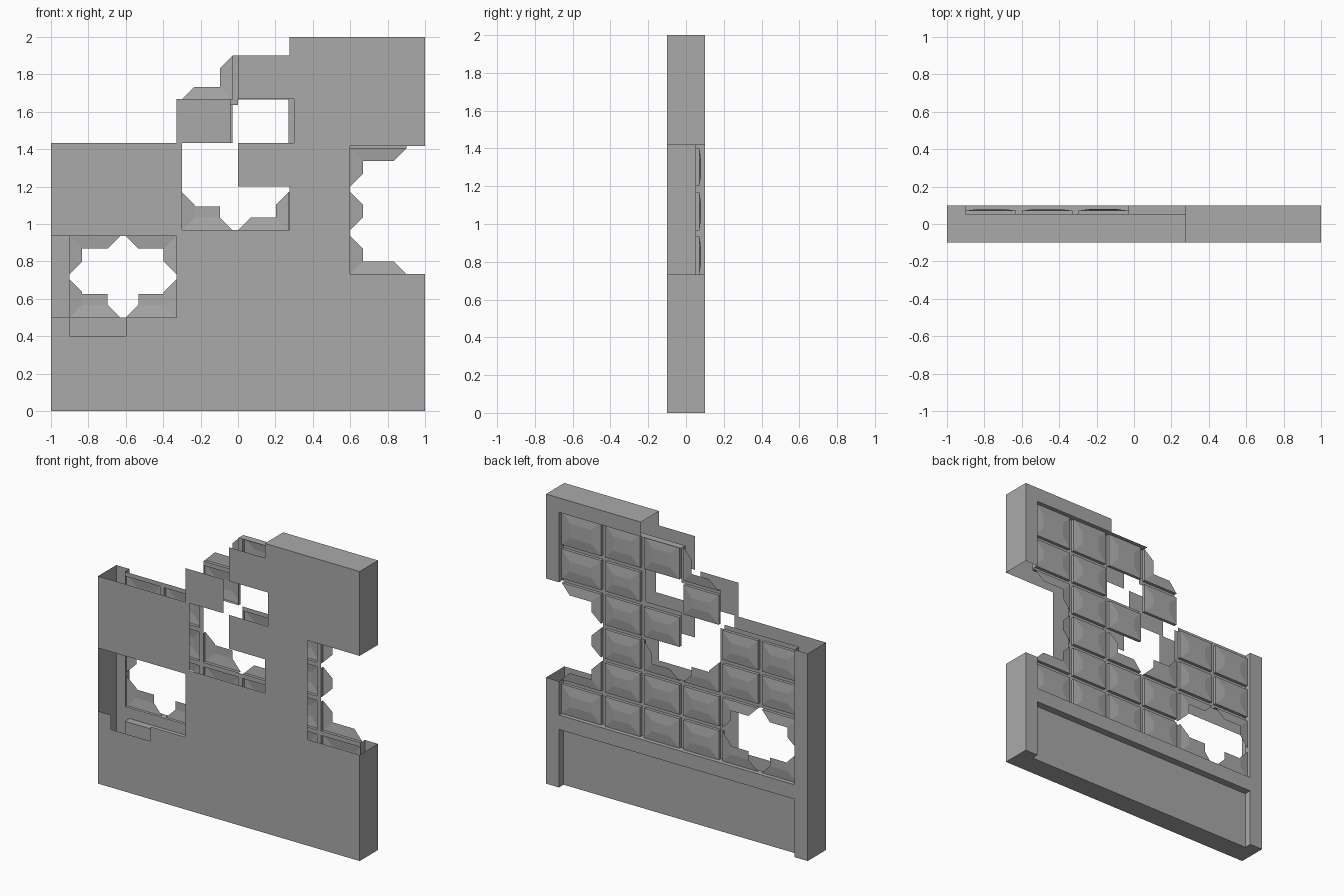
import bpy

if "Cube" in bpy.data.objects:
    bpy.data.objects.remove(bpy.data.objects["Cube"])

Y_FRONT, Y_BACK, Y_GROOVE = -0.1, 0.1, 0.05   # depth planes
Y_EDGE, Y_TOP, T = 0.071, 0.08, 0.067         # tile rim height, crown height, bevel width
PX, PZ, GAP = 0.3, 1.4 / 6, 0.03              # tile grid

grey = bpy.data.materials.new("dark_grey")
grey.diffuse_color = (.4, .4, .4, 1)
grey.use_nodes = True
grey.node_tree.nodes["Principled BSDF"].inputs["Base Color"].default_value = grey.diffuse_color


def make(name, quads):
    verts, faces, seen = [], [], {}
    for q in quads:
        f = []
        for p in q:
            k = tuple(round(c, 4) for c in p)
            if k not in seen:
                seen[k] = len(verts)
                verts.append(k)
            f.append(seen[k])
        faces.append(f)
    me = bpy.data.meshes.new(name)
    me.from_pydata(verts, [], faces)
    me.materials.append(grey)
    me.update()
    ob = bpy.data.objects.new(name, me)
    bpy.context.collection.objects.link(ob)
    return ob


def rect_y(x0, x1, z0, z1, y):      # sheet facing along y
    q = [(x0, y, z0), (x1, y, z0), (x1, y, z1), (x0, y, z1)]
    return q if y < 0 else q[::-1]


def rect_x(x, z0, z1, y0=Y_FRONT, y1=Y_BACK, flip=False):
    q = [(x, y0, z0), (x, y1, z0), (x, y1, z1), (x, y0, z1)]
    return q[::-1] if flip else q


def rect_z(z, x0, x1, y0=Y_FRONT, y1=Y_BACK, flip=False):
    q = [(x0, y0, z), (x1, y0, z), (x1, y1, z), (x0, y1, z)]
    return q[::-1] if flip else q


# front skin: bands of z, each with the x spans still standing
bands = [
    (0, .4, [(-1, 1)]), (.4, .5, [(-1, -.9), (-.6, 1)]),
    (.5, .733, [(-.33, 1)]), (.733, .937, [(-.33, .6)]),
    (.937, .967, [(-1, .6)]), (.967, 1.2, [(-1, -.3), (.275, .6)]),
    (1.2, 1.417, [(-1, -.3), (0, .6)]), (1.417, 1.433, [(-1, -.3), (0, 1)]),
    (1.433, 1.667, [(-.33, -.04), (.3, 1)]), (1.667, 1.9, [(0, 1)]),
    (1.9, 2, [(.275, 1)]),
]
make("front_skin", [rect_y(a, b, z0, z1, Y_FRONT) for z0, z1, s in bands for a, b in s])

# outer sides, top and bottom
make("outer_sides", [
    rect_x(-1, 0, 1.433, flip=True), rect_x(1, 0, .733), rect_x(1, 1.417, 2),
    rect_z(2, .275, 1), rect_z(0, -.9, .9, y1=Y_GROOVE, flip=True),
    rect_z(0, -1, -.9, flip=True), rect_z(0, .9, 1, flip=True)])

# back frame with its inner reveals
make("back_frame", [
    rect_y(-1, -.9, 0, 1.433, Y_BACK), rect_y(.9, 1, 0, .733, Y_BACK),
    rect_y(.9, 1, 1.417, 2, Y_BACK), rect_y(.275, .9, 1.9, 2, Y_BACK),
    rect_y(-.9, .9, .4, .5, Y_BACK),
    rect_x(-.9, 0, .4, Y_GROOVE), rect_x(-.9, .5, 1.433, Y_GROOVE),
    rect_x(.9, 0, .4, Y_GROOVE, flip=True), rect_x(.9, .5, .733, Y_GROOVE, flip=True),
    rect_x(.9, 1.417, 1.9, Y_GROOVE, flip=True),
    rect_z(1.9, -.03, .9, Y_GROOVE, flip=True),
    rect_z(.5, -.9, .9, Y_GROOVE), rect_z(.4, -.9, .9, Y_GROOVE, flip=True)])

# recessed board at the foot of the back
make("lower_back_board", [rect_y(-.9, .9, 0, .4, Y_GROOVE)])

# tile map, bottom row first: F full, . missing, C left edge only,
# 1-4 broken with the left-bottom, right-bottom, left-top, right-top corner left
rows = ["12FFFF", "34FFF1", "FF12FC", "FF.FF3", "..F.FF", "..2FFF"]
stepped = [(0, 0), (0, 1), (2, 2)]                  # broken tiles keeping part of the crown
open_right = [(0, 0), (1, 0), (2, 2), (3, 2), (4, 0), (4, 1), (4, 2), (5, 0), (5, 1)]
open_above = [(0, 0), (0, 1), (2, 2), (2, 3), (1, 5), (2, 5)]


def cell(c, r):
    x0, z0 = -.9 + c * PX, .5 + r * PZ
    return (x0, x0 + PX - (GAP if c < 5 else 0), z0, z0 + PZ - (GAP if r < 5 else 0))


def side(a, b):
    return [(a[0], Y_GROOVE, a[1]), (b[0], Y_GROOVE, b[1]),
            (b[0], Y_EDGE, b[1]), (a[0], Y_EDGE, a[1])]


def face(*pts):                     # (x, z, is_crown)
    return [(x, Y_TOP if h else Y_EDGE, z) for x, z, h in pts]


def full_tile(x0, x1, z0, z1):
    o = [(x1, z0), (x0, z0), (x0, z1), (x1, z1)]
    i = [(x1 - T, z0 + T), (x0 + T, z0 + T), (x0 + T, z1 - T), (x1 - T, z1 - T)]
    q = [face(*[(*p, 1) for p in i])]
    for k in range(4):
        n = (k + 1) % 4
        q += [side(o[k], o[n]), face((*o[k], 0), (*o[n], 0), (*i[n], 1), (*i[k], 1))]
    return q


def broken_tile(kind, x0, x1, z0, z1):
    if kind == "C":
        return [side((x0, z0), (x0, z1)),
                face((x0, z0, 0), (x0, z1, 0), (x0 + T, z1 - T, 1), (x0 + T, z0 + T, 1))]
    k = int(kind) - 1
    cx, ex, sx = (x1, x0, -T) if k % 2 else (x0, x1, T)
    cz, ez, sz = (z1, z0, -T) if k > 1 else (z0, z1, T)
    inner = (cx + sx, cz + sz, 1)
    q = [face((cx, cz, 0), inner, (ex - sx, cz + sz, 1), (ex, cz, 0)),
         face((cx, cz, 0), (cx, ez, 0), (cx + sx, ez - sz, 1), inner),
         side((ex, cz), (cx, cz)), side((cx, cz), (cx, ez))]
    return [f[::-1] for f in q] if k in (1, 2) else q


whole, broken, grooves = [], [], []
for r, row in enumerate(rows):
    for c, kind in enumerate(row):
        x0, x1, z0, z1 = cell(c, r)
        if kind == "F":
            whole += full_tile(x0, x1, z0, z1)
        elif kind != ".":
            broken += broken_tile(kind, x0, x1, z0, z1)
        if (r, c) in stepped:
            broken.append(rect_y(x0 + T, x1 - T, z0 + T, z0 + .126, Y_TOP))
        # groove strips right of and above each tile, unless the wall is open there
        if c < 5 and (r, c) not in open_right:
            top = z1 + (GAP if (r, c) == (4, 3) else 0)
            grooves.append(rect_y(x1, x1 + GAP, z0, top, Y_GROOVE))
        if r < 5 and kind != "." and (r, c) not in open_above:
            right = x1 + (GAP if c < 5 and (r, c) != (3, 1) else 0)
            grooves.append(rect_y(x0, right, z1, z1 + GAP, Y_GROOVE))

make("tiles", whole)
make("broken_tiles", broken)
make("grooves", grooves)
